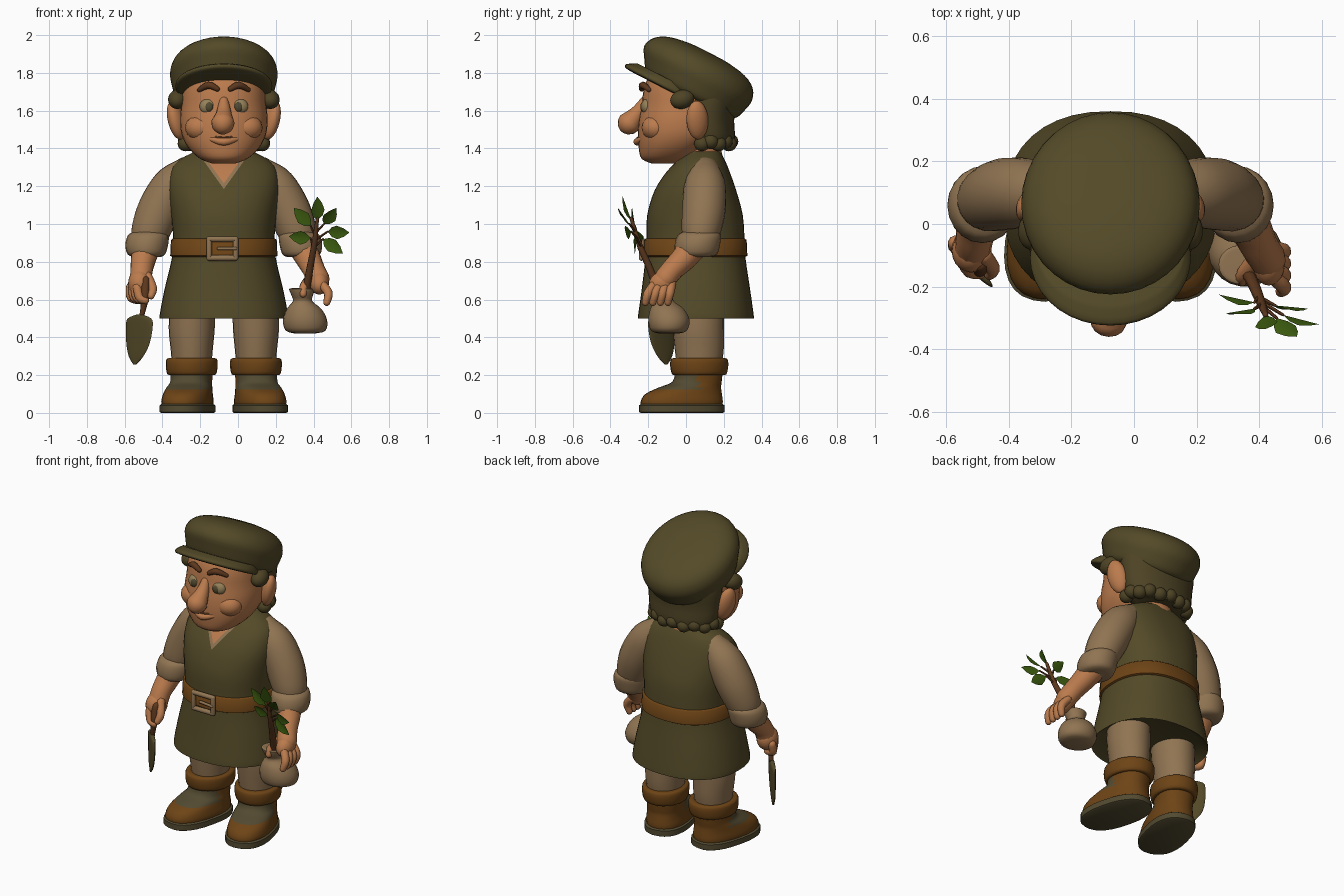
import bpy, bmesh, math
from mathutils import Vector, Matrix

CX = -0.075  # middle of the body


def mat(name, r, g, b):
    m = bpy.data.materials.new(name)
    m.diffuse_color = (r, g, b, 1)
    return m


OLIVE = mat("olive cloth", 0.088, 0.068, 0.021)
HAIR = mat("dark hair", 0.075, 0.056, 0.018)
SKIN = mat("skin", 0.50, 0.20, 0.075)
LINEN = mat("linen", 0.28, 0.175, 0.085)
LEATHER = mat("brown leather", 0.155, 0.058, 0.008)
SOLE = mat("grey olive sole", 0.085, 0.068, 0.030)
LEAF = mat("leaf green", 0.045, 0.105, 0.005)
BROW = mat("dark brown", 0.11, 0.04, 0.013)
EYE = mat("eye", 0.30, 0.22, 0.10)


def finish(name, bm, *mats):
    bmesh.ops.recalc_face_normals(bm, faces=bm.faces)
    me = bpy.data.meshes.new(name)
    bm.to_mesh(me)
    bm.free()
    for m in mats:
        me.materials.append(m)
    ob = bpy.data.objects.new(name, me)
    bpy.context.collection.objects.link(ob)
    return ob


def smooth_rows(rows, sub):
    """Catmull-Rom interpolation of tuples."""
    if sub < 2:
        return rows
    out = []
    for i in range(len(rows) - 1):
        a, b, c, d = rows[max(i - 1, 0)], rows[i], rows[i + 1], rows[min(i + 2, len(rows) - 1)]
        for k in range(sub):
            t = k / sub
            out.append(tuple(0.5 * (2 * q + (r - p) * t + (2 * p - 5 * q + 4 * r - s) * t * t
                                    + (3 * q - p - 3 * r + s) * t ** 3)
                             for p, q, r, s in zip(a, b, c, d)))
    return out + [rows[-1]]


def skin_rings(bm, rings):
    vs = [[bm.verts.new(p) for p in ring] for ring in rings]
    n = len(vs[0])
    for a, b in zip(vs, vs[1:]):
        for i in range(n):
            bm.faces.new((a[i], a[(i + 1) % n], b[(i + 1) % n], b[i]))
    bm.faces.new(vs[0][::-1])
    bm.faces.new(vs[-1])


def loft_mesh(rows, sub=3, n=32, p=2.0):
    """Stacked ovals from rows (x, y, z, half width, half depth)."""
    bm = bmesh.new()
    rings = []
    for x, y, z, rx, ry in smooth_rows(rows, sub):
        ring = []
        for i in range(n):
            a = 2 * math.pi * i / n
            c, s = math.cos(a), math.sin(a)
            ring.append((x + rx * math.copysign(abs(c) ** (2 / p), c),
                         y + ry * math.copysign(abs(s) ** (2 / p), s), z))
        rings.append(ring)
    skin_rings(bm, rings)
    return bm


def loft(name, rows, m, **kw):
    return finish(name, loft_mesh(rows, **kw), m)


def tube(name, pts, m, n=14, sub=4):
    """Round-ended tube through points (x, y, z, radius)."""
    rows = smooth_rows(pts, sub)
    P = [Vector(r[:3]) for r in rows]
    d0, d1 = (P[1] - P[0]).normalized(), (P[-1] - P[-2]).normalized()
    caps = [(math.sin(t), math.cos(t)) for t in (0.2, 0.6, 1.1)]
    items = [(P[0] - d0 * rows[0][3] * c, d0, rows[0][3] * s) for s, c in caps]
    for i, r in enumerate(rows):
        items.append((P[i], (P[min(i + 1, len(P) - 1)] - P[max(i - 1, 0)]).normalized(), r[3]))
    items += [(P[-1] + d1 * rows[-1][3] * c, d1, rows[-1][3] * s) for s, c in caps[::-1]]
    bm, rings = bmesh.new(), []
    for c, d, r in items:
        u = d.cross(Vector((0.2, 1, 0.1))).normalized()
        v = d.cross(u)
        rings.append([c + r * (u * math.cos(2 * math.pi * i / n) + v * math.sin(2 * math.pi * i / n))
                      for i in range(n)])
    skin_rings(bm, rings)
    return finish(name, bm, m)


def ball(name, loc, radii, m, rot=(0, 0, 0)):
    bm = bmesh.new()
    bmesh.ops.create_uvsphere(bm, u_segments=20, v_segments=12, radius=1)
    ob = finish(name, bm, m)
    ob.location, ob.scale, ob.rotation_euler = loc, radii, rot
    return ob


# Tunic: height, front, back, half width
body = [(0.54, -0.20, 0.30, 0.29), (0.50, -0.255, 0.36, 0.34), (0.53, -0.252, 0.357, 0.338),
        (0.65, -0.235, 0.34, 0.315), (0.82, -0.215, 0.315, 0.275), (0.92, -0.21, 0.31, 0.268),
        (1.05, -0.205, 0.30, 0.28), (1.18, -0.165, 0.265, 0.295), (1.28, -0.10, 0.23, 0.283),
        (1.34, -0.04, 0.205, 0.235), (1.385, 0.01, 0.18, 0.15)]
rows = [(CX, (f + b) / 2, z, w, (b - f) / 2) for z, f, b, w in body]
bm = loft_mesh(rows[:2], sub=1, n=40, p=2.3)
bm.free()
bm = loft_mesh([rows[0]] + smooth_rows(rows[1:], 3), sub=1, n=40, p=2.3)
# V neck with a linen edge, cut into the chest
K = 1.4
for z0 in (1.185, 1.215):
    for s in (-1, 1):
        front = [f for f in bm.faces if f.calc_center_median().y < 0.08 and f.calc_center_median().z > 1.1]
        geom = set(front) | {e for f in front for e in f.edges} | {v for f in front for v in f.verts}
        bmesh.ops.bisect_plane(bm, geom=list(geom), plane_co=(CX, 0, z0), plane_no=(-s * K, 0, 1))
for f in bm.faces:
    c = f.calc_center_median()
    h = c.z - K * abs(c.x - CX)
    if c.y < 0.06 and h > 1.185:
        f.material_index = 2 if h > 1.215 else 1
finish("tunic", bm, OLIVE, LINEN, SKIN)

# Belt and buckle
loft("belt", [(CX, 0.05, z, 0.272 + g, 0.263 + g) for z, g in
              ((0.825, 0), (0.832, 0.012), (0.915, 0.008), (0.922, 0))], LEATHER, sub=1, n=40, p=2.3)
bx, by, bz = -0.083, -0.235, 0.87
corner = [(-0.07, -0.05), (0.07, -0.05), (0.07, 0.05), (-0.07, 0.05)]
for i in range(4):
    (x0, z0), (x1, z1) = corner[i], corner[(i + 1) % 4]
    tube(f"buckle_bar_{i}", [(bx + x0, by, bz + z0, 0.015), (bx + x1, by, bz + z1, 0.015)], LINEN, n=10, sub=1)
tube("buckle_prong", [(bx - 0.02, by, bz, 0.009), (bx + 0.07, by - 0.012, bz, 0.009)], LINEN, n=8, sub=1)

# Neck and head
tube("neck", [(CX, 0.08, 1.28, 0.13), (CX, 0.04, 1.45, 0.13)], SKIN, n=20)
head = [(1.32, -0.18, -0.06, 0.06), (1.345, -0.235, 0.03, 0.125), (1.40, -0.25, 0.11, 0.185),
        (1.47, -0.255, 0.18, 0.222), (1.55, -0.25, 0.21, 0.232), (1.63, -0.235, 0.21, 0.225),
        (1.72, -0.222, 0.20, 0.217), (1.79, -0.19, 0.18, 0.19), (1.84, -0.12, 0.12, 0.11)]
loft("head", [(CX, (f + b) / 2, z, w, (b - f) / 2) for z, f, b, w in head], SKIN, p=2.2)
tube("nose", [(CX, -0.22, 1.65, 0.025), (CX, -0.255, 1.59, 0.04), (CX - 0.005, -0.30, 1.535, 0.062)], SKIN)
tube("lower_lip", [(CX - 0.07, -0.235, 1.45, 0.012), (CX, -0.258, 1.435, 0.02), (CX + 0.07, -0.235, 1.45, 0.012)], SKIN)
tube("mouth", [(CX - 0.085, -0.232, 1.472, 0.005), (CX, -0.257, 1.455, 0.006), (CX + 0.085, -0.232, 1.472, 0.005)], BROW, n=8)

for s, side in ((-1, "right"), (1, "left")):
    X = lambda d: CX + s * d
    # Face details
    ball(side + "_eye", (X(0.083), -0.205, 1.622), (0.046, 0.032, 0.042), EYE)
    ball(side + "_iris", (X(0.078), -0.228, 1.62), (0.022, 0.014, 0.026), SOLE)
    tube(side + "_brow", [(X(0.035), -0.235, 1.715, 0.014), (X(0.08), -0.228, 1.735, 0.019),
                          (X(0.13), -0.195, 1.71, 0.012)], BROW, n=10)
    ball(side + "_cheek", (X(0.12), -0.16, 1.51), (0.085, 0.075, 0.07), SKIN)
    ball(side + "_ear", (X(0.252), 0.06, 1.55), (0.042, 0.06, 0.105), SKIN, (0.15, s * 0.2, s * 0.4))
    ball(side + "_temple_hair", (X(0.245), -0.02, 1.66), (0.05, 0.065, 0.05), HAIR, (0.3, -s * 0.4, 0))
    # Sleeve with rolled cuff
    tube(side + "_sleeve", [(X(0.20), 0.10, 1.27, 0.085), (X(0.27), 0.10, 1.20, 0.11), (X(0.34), 0.095, 1.08, 0.115),
                            (X(0.385), 0.08, 0.97, 0.105), (X(0.40), 0.07, 0.91, 0.09)], LINEN, n=20)
    loft(side + "_cuff", [(X(0.405), 0.055, 0.825, 0.07, 0.075), (X(0.41), 0.055, 0.84, 0.10, 0.11),
                          (X(0.408), 0.06, 0.89, 0.113, 0.12), (X(0.40), 0.07, 0.94, 0.108, 0.115),
                          (X(0.395), 0.075, 0.96, 0.08, 0.09)], LINEN, n=20)
    # Trouser leg and boot
    loft(side + "_trouser_leg", [(X(0.165), 0.06, 0.60, 0.12, 0.14), (X(0.17), 0.065, 0.45, 0.122, 0.135),
                                 (X(0.17), 0.07, 0.34, 0.112, 0.13), (X(0.17), 0.07, 0.26, 0.105, 0.12)], LINEN, n=24)
    cuff = loft(side + "_boot_cuff", [(0, 0, 0.20, 0.105, 0.12), (0, 0, 0.205, 0.128, 0.145), (0, 0, 0.25, 0.136, 0.155),
                                      (0, 0, 0.285, 0.132, 0.15), (0, 0, 0.29, 0.11, 0.125)], LEATHER, n=24)
    bm = loft_mesh([(0, -0.095, 0.03, 0.122, 0.215), (0, -0.095, 0.06, 0.128, 0.22), (0, -0.085, 0.10, 0.122, 0.205),
                    (0, -0.05, 0.135, 0.115, 0.165), (0, -0.012, 0.165, 0.108, 0.13),
                    (0, 0, 0.23, 0.11, 0.125)], n=28, p=2.3)
    for f in bm.faces:  # tongue panel
        c = f.calc_center_median()
        if 0.125 < c.z < 0.21 and c.y < -0.03:
            f.material_index = 1
    boot = finish(side + "_boot", bm, LEATHER, SOLE)
    sole = loft(side + "_boot_sole", [(0, -0.095, z, 0.135 - g, 0.228 - g) for z, g in
                                      ((0, 0.008), (0.005, 0), (0.04, 0), (0.047, 0.01))], SOLE, sub=1, n=28, p=2.4)
    for ob in (cuff, boot, sole):
        ob.location = (X(0.17), 0.07, 0)
        ob.rotation_euler.z = s * 0.24

# Hair at the back with a curled lower edge
loft("back_hair", [(CX, 0.13, 1.40, 0.18, 0.11), (CX, 0.13, 1.45, 0.222, 0.13), (CX, 0.12, 1.55, 0.24, 0.135),
                   (CX, 0.12, 1.66, 0.25, 0.15), (CX, 0.11, 1.75, 0.24, 0.15)], HAIR)
for i in range(11):
    a = math.pi * (i / 10 * 1.1 - 0.05)
    ball(f"hair_curl_{i}", (CX + 0.205 * math.cos(a), 0.105 + 0.13 * math.sin(a), 1.425 + 0.012 * (i % 2)),
         (0.042, 0.042, 0.04), HAIR)

# Flat cap, tilted to the back
cap = loft("cap_crown", [(0, 0.02, -0.12, 0.235, 0.25), (0, 0.018, -0.10, 0.26, 0.275), (0, 0.01, -0.05, 0.275, 0.30),
                         (0, 0, 0.01, 0.285, 0.32), (0, 0, 0.07, 0.262, 0.293), (0, 0, 0.11, 0.20, 0.225),
                         (0, 0, 0.13, 0.10, 0.115), (0, 0, 0.133, 0.02, 0.02)], OLIVE, n=36)
brim = loft("cap_brim", [(0, -0.11, -0.145, 0.20, 0.19), (0, -0.12, -0.14, 0.25, 0.235), (0, -0.12, -0.12, 0.255, 0.24),
                         (0, -0.10, -0.09, 0.235, 0.21)], OLIVE, n=36)
for ob in (cap, brim):
    ob.location = (CX, 0.06, 1.79)
    ob.rotation_euler.x = -math.radians(27)

# Forearms and hands
tube("left_forearm", [(0.33, 0.05, 0.90, 0.08), (0.37, -0.01, 0.82, 0.068), (0.40, -0.07, 0.76, 0.06),
                      (0.425, -0.11, 0.71, 0.06)], SKIN)
ball("left_palm", (0.43, -0.125, 0.69), (0.052, 0.075, 0.06), SKIN, (0.5, 0, 0))
tube("right_forearm", [(-0.48, 0.05, 0.90, 0.08), (-0.50, 0.0, 0.82, 0.068), (-0.51, -0.05, 0.76, 0.06),
                       (-0.515, -0.08, 0.70, 0.06)], SKIN)
ball("right_palm", (-0.52, -0.085, 0.685), (0.062, 0.07, 0.075), SKIN)
for i in range(4):
    tube(f"left_finger_{i}", [(0.44, -0.165 + 0.03 * i, 0.685, 0.024), (0.478, -0.20 + 0.038 * i, 0.635, 0.024),
                              (0.47, -0.215 + 0.04 * i, 0.585, 0.019)], SKIN, n=10)
    tube(f"right_finger_{i}", [(-0.57 + 0.012 * i, -0.06 - 0.025 * i, 0.665, 0.024),
                               (-0.565 + 0.015 * i, -0.075 - 0.025 * i, 0.61, 0.024),
                               (-0.515 + 0.008 * i, -0.09 - 0.022 * i, 0.595, 0.02)], SKIN, n=10)
tube("left_thumb", [(0.39, -0.11, 0.72, 0.028), (0.35, -0.16, 0.67, 0.024), (0.345, -0.18, 0.63, 0.019)], SKIN, n=10)
tube("right_thumb", [(-0.48, -0.10, 0.72, 0.028), (-0.452, -0.14, 0.66, 0.024), (-0.46, -0.16, 0.62, 0.019)], SKIN, n=10)

# Trowel
blade = loft("trowel_blade", [(-0.035, 0, 0.255, 0.008, 0.006), (-0.025, 0, 0.30, 0.055, 0.010), (-0.01, 0, 0.37, 0.088, 0.012),
                              (0, 0, 0.46, 0.10, 0.014), (0, 0, 0.50, 0.088, 0.014), (0, 0, 0.52, 0.02, 0.012)], OLIVE, n=20)
blade.location, blade.rotation_euler = (-0.522, -0.13, 0), (0, 0, -math.pi / 4)
tube("trowel_handle", [(-0.515, -0.135, 0.49, 0.012), (-0.50, -0.145, 0.56, 0.016), (-0.492, -0.145, 0.62, 0.024),
                       (-0.49, -0.13, 0.70, 0.024)], BROW)

# Sack
loft("sack", [(0.355, -0.09, 0.42, 0.05, 0.05), (0.358, -0.09, 0.435, 0.105, 0.095), (0.355, -0.09, 0.49, 0.117, 0.11),
              (0.35, -0.10, 0.55, 0.092, 0.09), (0.342, -0.115, 0.59, 0.052, 0.052), (0.34, -0.125, 0.62, 0.056, 0.055),
              (0.338, -0.13, 0.655, 0.068, 0.062), (0.338, -0.13, 0.66, 0.05, 0.045)], LINEN, n=22)

# Sapling: stem, twigs and folded leaves
tube("stem", [(0.355, -0.14, 0.62, 0.022), (0.38, -0.19, 0.76, 0.019), (0.405, -0.25, 0.90, 0.015),
              (0.42, -0.29, 1.03, 0.009)], BROW, n=10)
leaves = [((0.42, -0.29, 1.02), (0.42, -0.335, 1.145)), ((0.385, -0.27, 0.99), (0.295, -0.285, 1.085)),
          ((0.455, -0.30, 1.0), (0.52, -0.36, 1.085)), ((0.385, -0.25, 0.925), (0.27, -0.225, 0.935)),
          ((0.475, -0.29, 0.96), (0.59, -0.32, 0.955)), ((0.45, -0.26, 0.92), (0.555, -0.27, 0.845))]
for i, (a, b) in enumerate(leaves):
    z = a[2] - 0.05
    t = (z - 0.62) / 0.41
    tube(f"twig_{i}", [(0.36 + 0.06 * t, -0.14 - 0.15 * t, z, 0.007), (*a, 0.005)], BROW, n=6, sub=1)
    A, B = Vector(a), Vector(b)
    across = (B - A).cross(Vector((0.25, -1, -0.25))).normalized()
    lift = across.cross(B - A).normalized()
    bm = bmesh.new()
    spine = [bm.verts.new(A.lerp(B, q)) for q in (0, 0.2, 0.45, 0.75, 1)]
    for s in (-1, 1):
        edge = [bm.verts.new(A.lerp(B, q) + s * across * w + lift * w * 0.3)
                for q, w in ((0.2, 0.026), (0.45, 0.037), (0.75, 0.023))]
        rim = [spine[0], *edge, spine[4]]
        for k in range(4):
            ring = [spine[k], spine[k + 1], rim[k + 1], rim[k]]
            bm.faces.new(list(dict.fromkeys(ring)))
    finish(f"leaf_{i}", bm, LEAF)

# Smooth shading with sharp edges kept
for ob in bpy.context.scene.objects:
    ob.select_set(True)
    bpy.context.view_layer.objects.active = ob
bpy.ops.object.shade_smooth_by_angle(angle=math.radians(50))
